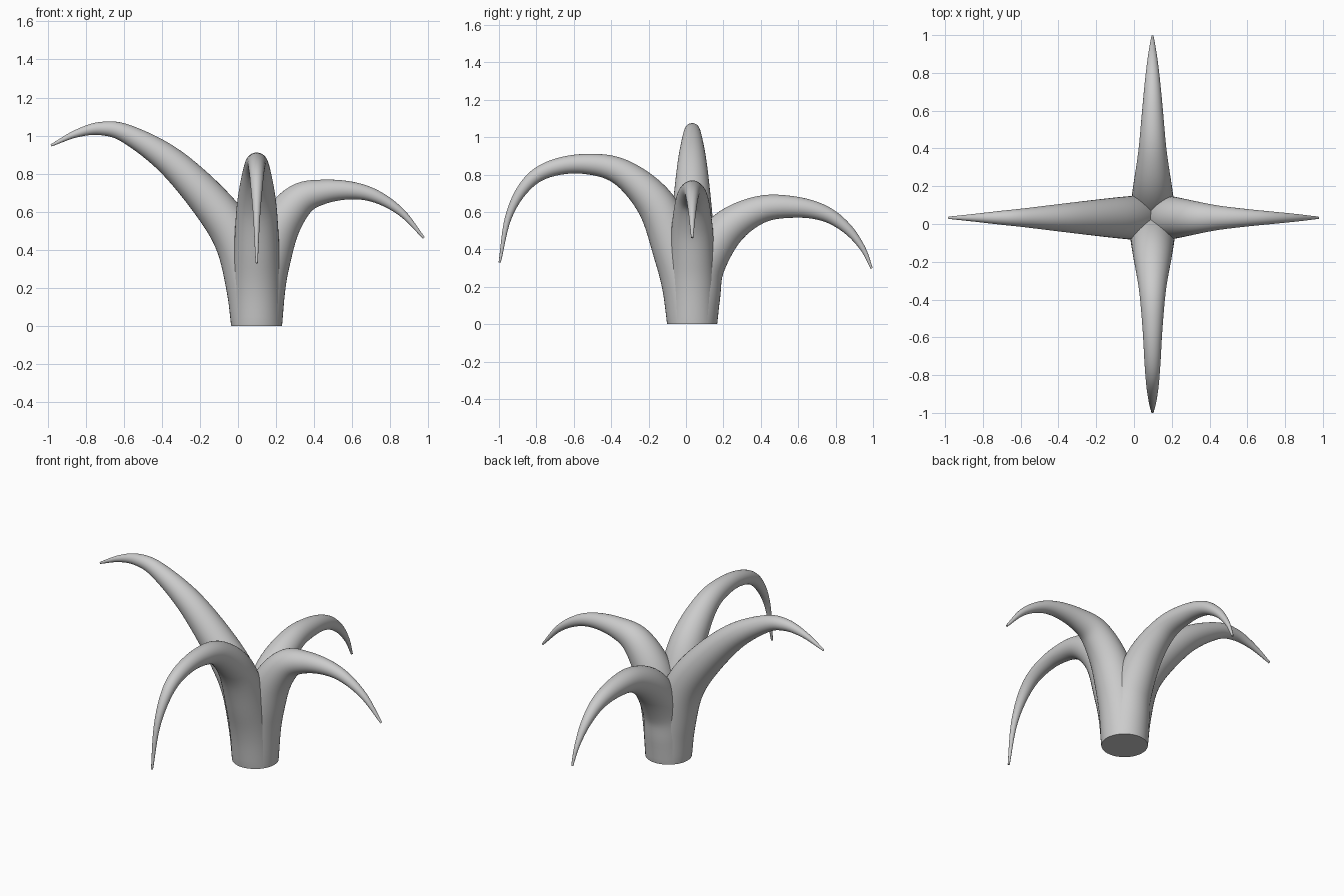
import bpy, bmesh, math
from mathutils import Vector

if "Cube" in bpy.data.objects:
    bpy.data.objects.remove(bpy.data.objects["Cube"])

BASE = Vector((0.098, 0.033, 0))
SIDES, STEPS = 40, 6

def smooth_path(pts):
    """Catmull-Rom interpolation of (offset, height, radius) points."""
    p = [Vector(q) for q in pts]
    p = [2 * p[0] - p[1]] + p + [2 * p[-1] - p[-2]]
    out = []
    for i in range(1, len(p) - 2):
        a, b, c, d = p[i - 1:i + 3]
        for k in range(STEPS):
            t = k / STEPS
            out.append(0.5 * (2 * b + (c - a) * t + (2 * a - 5 * b + 4 * c - d) * t ** 2
                              + (3 * b - a - 3 * c + d) * t ** 3))
    return out + [p[-2]]

def make_leaf(name, direction, pts):
    """Round tapered sweep lying in the vertical plane through the base."""
    out_dir, up = Vector(direction), Vector((0, 0, 1))
    side = out_dir.cross(up)
    path = smooth_path(pts)
    bm = bmesh.new()
    rings = []
    for i, q in enumerate(path):
        a, b = path[max(i - 1, 0)], path[min(i + 1, len(path) - 1)]
        du, dz = (0, 1) if i == 0 else (b.x - a.x, b.y - a.y)
        n = (out_dir * dz - up * du).normalized()
        c = BASE + out_dir * q.x + up * q.y
        rings.append([bm.verts.new(c + q.z * (n * math.cos(w) + side * math.sin(w)))
                      for w in (2 * math.pi * k / SIDES for k in range(SIDES))])
    for r, s in zip(rings, rings[1:]):
        for k in range(SIDES):
            j = (k + 1) % SIDES
            bm.faces.new((r[k], r[j], s[j], s[k]))
    bm.faces.new(rings[0])
    bm.faces.new(rings[-1])
    bmesh.ops.recalc_face_normals(bm, faces=bm.faces)
    mesh = bpy.data.meshes.new(name)
    bm.to_mesh(mesh)
    bm.free()
    ob = bpy.data.objects.new(name, mesh)
    bpy.context.collection.objects.link(ob)
    bpy.context.view_layer.objects.active = ob
    ob.select_set(True)
    bpy.ops.object.shade_smooth_by_angle(angle=math.radians(40))
    ob.select_set(False)

# Four arching leaves sharing one round base: (distance out, height, radius)
make_leaf("left_leaf", (-1, 0, 0), [
    (0, 0, .133), (.033, .2, .126), (.098, .43, .117), (.218, .62, .105),
    (.448, .86, .078), (.678, 1.007, .05), (.818, 1.037, .035),
    (.948, 1.01, .02), (1.08, .948, .006)])
make_leaf("right_leaf", (1, 0, 0), [
    (0, 0, .133), (.025, .2, .126), (.057, .345, .12), (.119, .525, .109),
    (.224, .66, .088), (.352, .705, .064), (.502, .711, .046),
    (.632, .678, .033), (.762, .595, .02), (.878, .463, .006)])
make_leaf("front_leaf", (0, -1, 0), [
    (0, 0, .133), (.033, .2, .127), (.085, .375, .12), (.19, .635, .104),
    (.378, .812, .072), (.583, .857, .053), (.773, .825, .042),
    (.895, .735, .032), (.983, .57, .018), (1.029, .33, .006)])
make_leaf("back_leaf", (0, 1, 0), [
    (0, 0, .133), (.022, .15, .128), (.057, .315, .118), (.182, .506, .1),
    (.361, .612, .074), (.547, .626, .057), (.707, .592, .042),
    (.827, .512, .028), (.912, .405, .015), (.96, .298, .006)])
